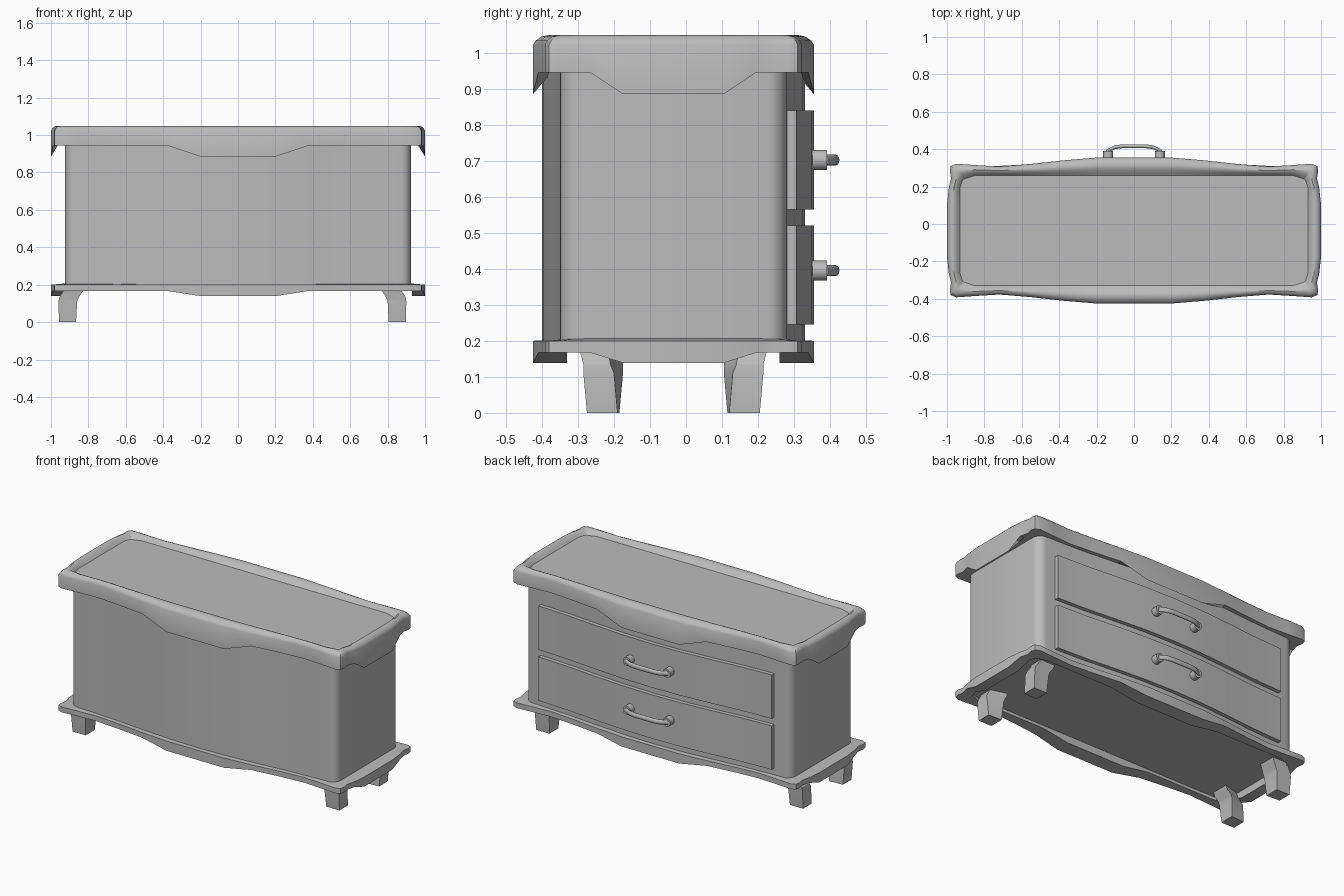
import bpy
import bmesh
import math

old = bpy.data.objects.get("Cube")
if old:
    bpy.data.objects.remove(old, do_unlink=True)

CY = -0.035  # middle of the cabinet depth

grey = bpy.data.materials.new("plain grey")
grey.use_nodes = True
grey.diffuse_color = (0.5, 0.5, 0.5, 1)
grey.node_tree.nodes["Principled BSDF"].inputs["Base Color"].default_value = (0.5, 0.5, 0.5, 1)


def loft(name, rings, angle=32):
    """Skin a stack of equal-length closed rings and cap both ends."""
    bm = bmesh.new()
    rows = [[bm.verts.new(p) for p in ring] for ring in rings]
    n = len(rows[0])
    for a, b in zip(rows, rows[1:]):
        for i in range(n):
            j = (i + 1) % n
            bm.faces.new((a[i], a[j], b[j], b[i]))
    bm.faces.new(rows[0])
    bm.faces.new(rows[-1])
    bmesh.ops.remove_doubles(bm, verts=bm.verts, dist=0.0005)
    bmesh.ops.recalc_face_normals(bm, faces=bm.faces)
    mesh = bpy.data.meshes.new(name)
    bm.to_mesh(mesh)
    bm.free()
    mesh.materials.append(grey)
    obj = bpy.data.objects.new(name, mesh)
    bpy.context.collection.objects.link(obj)
    bpy.ops.object.select_all(action="DESELECT")
    obj.select_set(True)
    bpy.context.view_layer.objects.active = obj
    bpy.ops.object.shade_smooth_by_angle(angle=math.radians(angle))
    return obj


def four_way(quarter):
    """Mirror a quarter outline (first point near +y axis) to a closed loop."""
    half = quarter + [(x, -y, *r) for x, y, *r in reversed(quarter)]
    return half + [(-x, y, *r) for x, y, *r in reversed(half)]


# Serpentine outline shared by top and plinth: x, y, apron drop
outline = four_way([
    (0.2, 0.39, 1), (0.38, 0.375, 0), (0.55, 0.356, 0), (0.72, 0.342, 0),
    (0.85, 0.35, 0), (0.95, 0.357, 0), (0.98, 0.345, 0), (0.985, 0.32, 0),
    (0.978, 0.28, 0), (0.99, 0.23, 0), (1.0, 0.14, 1)])


def panel_point(x, y):
    """Matching point on the inner rectangle with clipped corners."""
    px, py = min(abs(x), 0.93), min(abs(y), 0.295)
    cut = max(0, px + py - 1.185) / 2
    return math.copysign(px - cut, x), math.copysign(py - cut, y)


def moulding_ring(inset, z, drop=0):
    ring = []
    for x, y, d in outline:
        px, py = panel_point(x, y)
        ring.append((x + (px - x) * inset, CY + y + (py - y) * inset, z - drop * d))
    return ring


# Top with a raised rounded rim and hanging aprons
loft("cabinet_top", [
    moulding_ring(0.45, 0.945), moulding_ring(0, 0.945, 0.06),
    moulding_ring(0, 1.022), moulding_ring(0.08, 1.034),
    moulding_ring(0.25, 1.045), moulding_ring(0.45, 1.049),
    moulding_ring(0.65, 1.045), moulding_ring(0.85, 1.032),
    moulding_ring(1, 1.022)])

# Plinth with a recessed underside
loft("plinth", [
    moulding_ring(1, 0.206), moulding_ring(0, 0.2),
    moulding_ring(0, 0.167, 0.028), moulding_ring(1, 0.167, 0.028),
    moulding_ring(1, 0.185)])

# Bowed body
bow_points = [(0, 0.365), (0.2, 0.36), (0.4, 0.345), (0.6, 0.327), (0.75, 0.319), (0.87, 0.315)]


def bow(x):
    x = abs(x)
    for (x0, y0), (x1, y1) in zip(bow_points, bow_points[1:]):
        if x <= x1:
            return y0 + (y1 - y0) * (x - x0) / (x1 - x0)
    return bow_points[-1][1]


R = 0.055
corner = [(0.87 + R * math.sin(a), 0.26 + R * math.cos(a))
          for a in (math.pi / 2 * i / 6 for i in range(7))]
plan = four_way(bow_points[:-1] + corner)
loft("cabinet_body", [[(x, CY + y, z) for x, y in plan] for z in (0.19, 1.0)])

# Drawers with bowed fronts, each with a pull handle
xs = [-0.81, -0.75, -0.6, -0.4, -0.2, 0, 0.2, 0.4, 0.6, 0.75, 0.81]
front = [(x, CY + bow(x) + 0.025) for x in xs]
back = [(x, CY + bow(x) - 0.02) for x in reversed(xs)]
handle_path = [(0.15, 0.385), (0.125, 0.4), (0.1, 0.411), (0.06, 0.416)]
handle_path = [(-x, y) for x, y in handle_path] + handle_path[::-1]
turns = [math.tau * i / 12 for i in range(12)]

for label, z0, z1, hz in (("lower", 0.245, 0.52, 0.395), ("upper", 0.565, 0.84, 0.702)):
    loft(label + "_drawer", [[(x, y, z) for x, y in front + back] for z in (z0, z1)])
    loft(label + "_handle_bar", [
        [(x, y + 0.01 * math.cos(a), hz + 0.015 * math.sin(a)) for a in turns]
        for x, y in handle_path], 50)
    for side, sx in (("left", 1), ("right", -1)):
        loft(f"{label}_handle_post_{side}", [
            [(sx * 0.138 + 0.027 * math.cos(a), y, hz + 0.028 * math.sin(a)) for a in turns]
            for y in (0.34, 0.391)])

# Curved legs: height, inner x, outer x, inner y, outer y, inner taper
leg_sections = [
    (0, 0.836, 0.927, 0.15, 0.24, 0.005),
    (0.11, 0.83, 0.93, 0.14, 0.25, 0.025),
    (0.135, 0.82, 0.925, 0.14, 0.25, 0.035),
    (0.165, 0.8, 0.905, 0.15, 0.258, 0.03),
    (0.195, 0.79, 0.89, 0.15, 0.258, 0.03)]
for side, sx in (("left", 1), ("right", -1)):
    for end, sy in (("back", 1), ("front", -1)):
        loft(f"{end}_{side}_leg", [
            [(sx * x - 0.03, CY + sy * y, z)
             for x, y in ((xi, yi), (xo, yi + t), (xo, yo), (xi, yo))]
            for z, xi, xo, yi, yo, t in leg_sections], 20)
